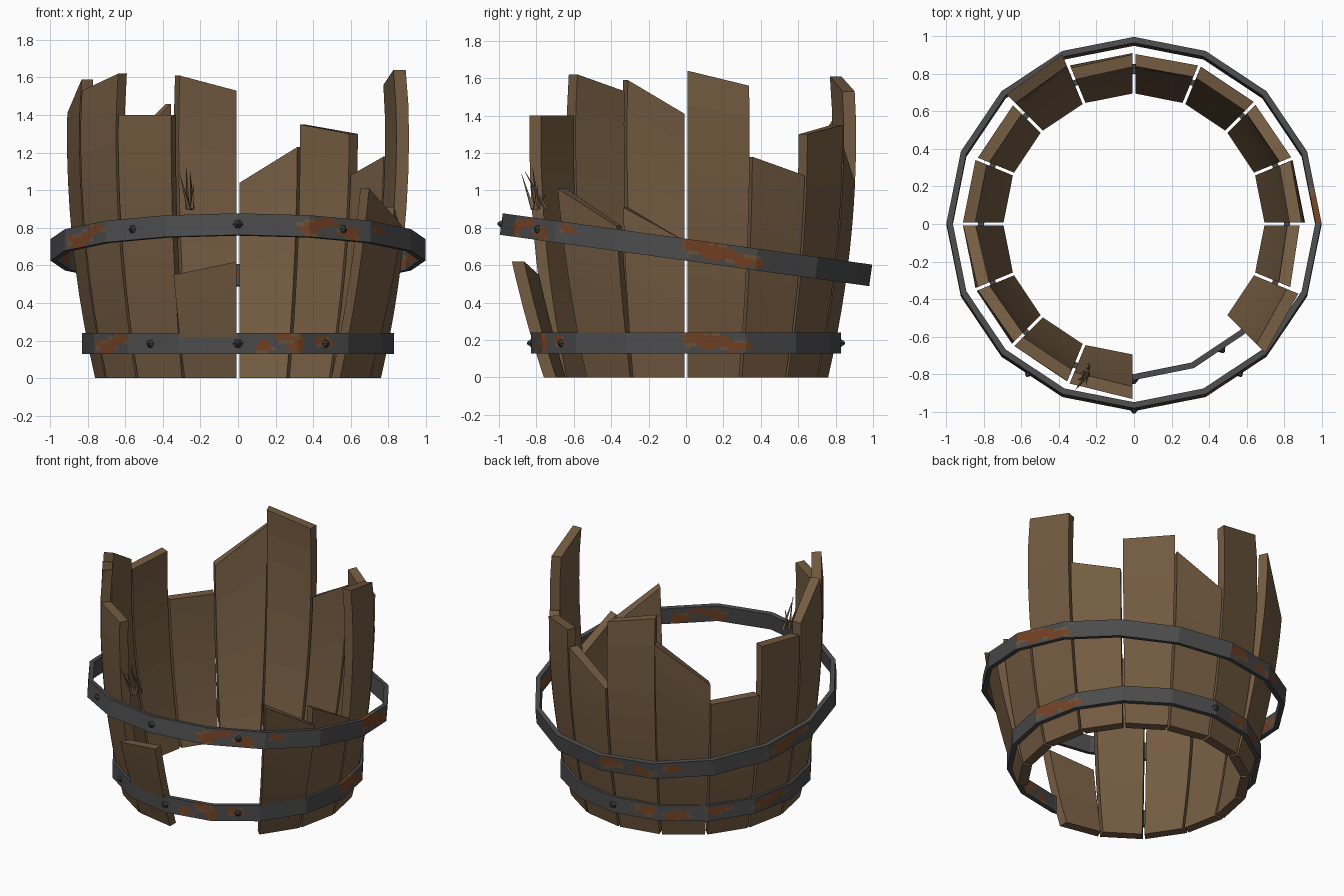
import bpy, bmesh, math, random
from mathutils import Vector, Matrix

if "Cube" in bpy.data.objects:
    bpy.data.objects.remove(bpy.data.objects["Cube"])

random.seed(4)
SEG = math.radians(22.5)          # 16 staves / hoop sides


def material(name, rgb):
    m = bpy.data.materials.new(name)
    m.diffuse_color = (*rgb, 1)
    m.use_nodes = True
    m.node_tree.nodes["Principled BSDF"].inputs["Base Color"].default_value = m.diffuse_color
    return m


WOOD = material("weathered_wood", (0.175, 0.107, 0.054))
IRON = material("dark_iron", (0.072, 0.072, 0.074))
RUST = material("rust", (0.18, 0.055, 0.018))
TAN = material("pale_rust", (0.15, 0.092, 0.048))
RIVET = material("rivet_iron", (0.045, 0.045, 0.047))


def finish(bm, name, mats):
    bmesh.ops.recalc_face_normals(bm, faces=bm.faces)
    me = bpy.data.meshes.new(name)
    bm.to_mesh(me)
    bm.free()
    for m in mats:
        me.materials.append(m)
    ob = bpy.data.objects.new(name, me)
    bpy.context.collection.objects.link(ob)
    return ob


# Bulging stave with a slanted broken top; lean pushes the top outward
def radius(z):
    d = (1.3 - z) / 1.3
    return 0.91 - (0.15 if d > 0 else 0.26) * d * d


def stave(k, h0, h1, lean=0.0, gap=0.008, thick=0.066, rows=9):
    bm = bmesh.new()
    rings = []
    for i in range(rows + 1):
        ring = []
        for side, inner in ((0, 0), (1, 0), (1, 1), (0, 1)):
            a = (k + side) * SEG
            z = (h1 if side else h0) * i / rows
            r = radius(z) + lean * z - inner * thick
            s = gap if side == 0 else -gap
            ring.append(bm.verts.new((r * math.cos(a) - s * math.sin(a),
                                      r * math.sin(a) + s * math.cos(a), z)))
        rings.append(ring)
    for a, b in zip(rings, rings[1:]):
        for j in range(4):
            n = (j + 1) % 4
            bm.faces.new((a[j], a[n], b[n], b[j]))
    bm.faces.new(rings[0])
    bm.faces.new(rings[-1])
    finish(bm, f"stave_{k:02d}", [WOOD])


# index, height at first edge, height at second edge, lean
for args in ((0, 1.64, 1.56), (1, 1.18, 1.08), (2, 1.30, 1.35), (3, 1.23, 1.04),
             (4, 1.53, 1.61), (5, 1.46, 1.17, 0.05), (6, 1.00, 1.01),
             (7, 1.36, 1.33), (8, 1.41, 1.59), (9, 1.53, 1.62), (10, 1.40, 1.40),
             (11, 0.55, 0.62, 0.10), (14, 1.01, 0.81, 0.075), (15, 0.91, 0.73)):
    stave(*args)


# Iron hoop: 16 flat sides, finely split so rust patches can be coloured
def hoop(name, r, half, thick, blobs, rivets, centre_z, tilt):
    n, rows = 16, 6
    bm = bmesh.new()
    prof = [(0, -1 + 2 * j / rows) for j in range(rows + 1)]
    prof += [(thick, v) for _, v in reversed(prof)]
    cols = []
    for i in range(16 * n):
        k, t = divmod(i, n)
        col = []
        for d, v in prof:
            c0, c1 = (Vector(((r - d) * math.cos(a * SEG), (r - d) * math.sin(a * SEG), v * half))
                      for a in (k, k + 1))
            col.append(bm.verts.new(c0.lerp(c1, t / n)))
        cols.append(col)

    def patch(u, v):
        for bu, bv, ru, rv in blobs:
            d = math.hypot(((u - bu + 8) % 16 - 8) / ru, (v - bv) / rv)
            d += 0.15 * math.sin(17 * u + 4 * v)
            if d < 1:
                return 2 if d > 0.6 and math.sin(9 * u - 3 * v) > 0.35 else 1
        return 0

    m = len(prof)
    for i, a in enumerate(cols):
        b = cols[(i + 1) % len(cols)]
        for j in range(m):
            q = (j + 1) % m
            f = bm.faces.new((a[j], b[j], b[q], a[q]))
            f.material_index = patch((i + 0.5) / n, (prof[j][1] + prof[q][1]) / 2)
    # Pointed six-sided rivets
    for deg in rivets:
        a = math.radians(deg)
        off = (a % SEG) - SEG / 2
        rr = r * math.cos(SEG / 2) / math.cos(off) + 0.008
        mat = (Matrix.Rotation(a, 4, 'Z') @ Matrix.Translation((rr, 0, 0))
               @ Matrix.Rotation(math.pi / 2, 4, 'Y'))
        vs = bmesh.ops.create_cone(bm, cap_ends=True, segments=6, radius1=0.027,
                                   radius2=0.006, depth=0.026, matrix=mat)["verts"]
        for f in {f for v in vs for f in v.link_faces}:
            f.material_index = 3
    ob = finish(bm, name, [IRON, RUST, TAN, RIVET])
    ob.location.z = centre_z
    ob.rotation_euler.x = tilt


# Rust patches: position in hoop sides, height, and half sizes
shared = [(0.3, 0.3, 0.42, 0.85), (0.8, -0.2, 0.3, 0.6), (9.35, -0.3, 0.32, 0.7),
          (9.75, 0.4, 0.3, 0.45), (7.3, 0, 0.3, 0.7), (7.75, 0.4, 0.2, 0.4)]
hoop("upper_hoop", 0.997, 0.058, 0.032, shared + [
    (13.0, -0.2, 0.16, 0.8), (13.25, 0.4, 0.2, 0.5), (13.65, -0.3, 0.22, 0.6),
    (14.2, 0.3, 0.18, 0.5), (4.2, 0.2, 0.22, 0.7), (4.8, -0.3, 0.25, 0.5),
    (5.3, 0.2, 0.16, 0.5)], (235, 270, 305), 0.683, -0.138)
hoop("lower_hoop", 0.83, 0.056, 0.032, shared + [
    (12.45, -0.4, 0.14, 0.6), (12.85, 0.5, 0.25, 0.45), (13.0, -0.2, 0.14, 0.7),
    (13.5, 0.2, 0.22, 0.5), (4.7, 0.1, 0.25, 0.7), (5.4, -0.3, 0.3, 0.6),
    (6.2, 0.3, 0.3, 0.5)], (235, 270, 305, 90), 0.184, 0)

# Fan of loose wood splinters behind the broken front stave
bm = bmesh.new()
for x, y, z in ((-0.31, -0.88, 1.09), (-0.30, -0.83, 1.05), (-0.275, -0.82, 1.12),
                (-0.255, -0.86, 1.10), (-0.235, -0.79, 1.03), (-0.24, -0.75, 0.98)):
    base = Vector((-0.255 + random.uniform(-0.015, 0.015),
                   -0.78 + random.uniform(-0.05, 0.05), 0.90))
    axis = Vector((x, y, z)) - base
    mat = Matrix.Translation(base + axis / 2) @ axis.to_track_quat('Z', 'Y').to_matrix().to_4x4()
    bmesh.ops.create_cone(bm, cap_ends=True, segments=4, radius1=0.012, radius2=0.001,
                          depth=axis.length, matrix=mat)
finish(bm, "splinters", [WOOD])
